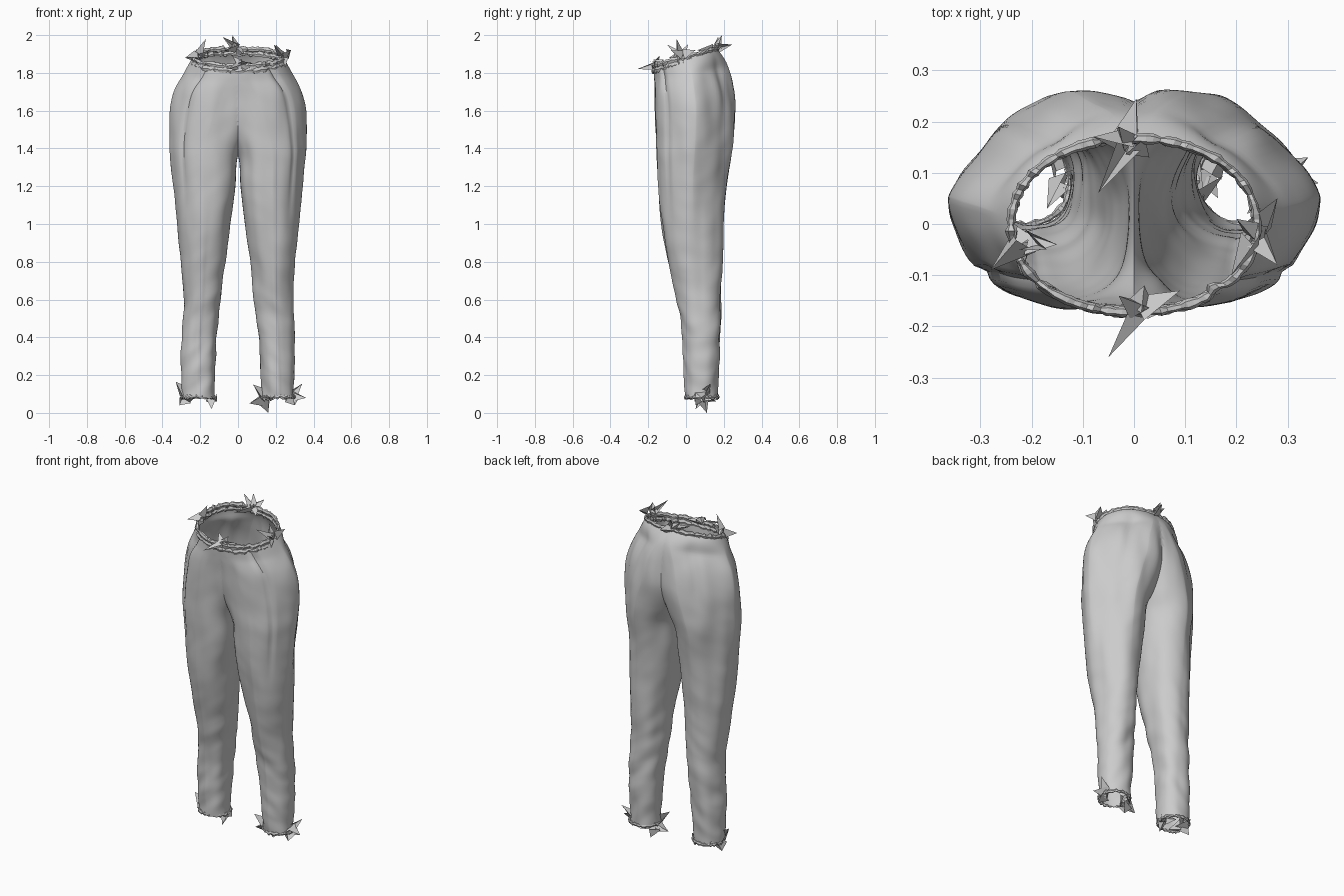
import bpy, bmesh, math, random
from mathutils import Vector, noise

if "Cube" in bpy.data.objects:
    bpy.data.objects.remove(bpy.data.objects["Cube"])

random.seed(4)

# Leg section by height: z, outer x, inner x, front y, back y
# (negative inner x = the two legs overlap and are cut at the centre plane)
LEVELS = [
    (0.08, .298, .124, .000, .170), (0.25, .297, .119, -.010, .175),
    (0.45, .295, .106, -.025, .180), (0.60, .291, .088, -.050, .185),
    (0.80, .300, .067, -.090, .190), (1.00, .322, .040, -.125, .200),
    (1.20, .345, .014, -.145, .215), (1.35, .358, .003, -.153, .238),
    (1.45, .363, -.04, -.155, .252), (1.60, .361, -.12, -.160, .262),
    (1.70, .337, -.15, -.163, .249), (1.80, .283, -.20, -.168, .217),
    (1.88, .240, -.240, -.172, .167)]


def smooth(a, b, v):
    t = min(1, max(0, (v - a) / (b - a)))
    return t * t * (3 - 2 * t)


def section(z):
    """Catmull-Rom blend of the level table at height z."""
    i = max(k for k in range(len(LEVELS) - 1) if LEVELS[k][0] <= z + 1e-6)
    p = [LEVELS[min(max(k, 0), len(LEVELS) - 1)] for k in range(i - 1, i + 3)]
    t = (z - p[1][0]) / (p[2][0] - p[1][0])
    span = p[2][0] - p[1][0]
    out = []
    for c in range(1, 5):
        m1 = (p[2][c] - p[0][c]) / (p[2][0] - p[0][0]) * span
        m2 = (p[3][c] - p[1][c]) / (p[3][0] - p[1][0]) * span
        out.append((2*t**3 - 3*t*t + 1) * p[1][c] + (t**3 - 2*t*t + t) * m1
                   + (3*t*t - 2*t**3) * p[2][c] + (t**3 - t*t) * m2)
    return out


def surface(a, z):
    """Point of the right trouser leg tube at angle a and height z."""
    xo, xi, yf, yb = section(z)
    c, s = math.cos(a), math.sin(a)
    hip = smooth(.7, 1.35, z) * (1 - smooth(1.78, 1.88, z))
    # hips taper to a soft side edge, the inner front stays flat
    power = 2.1
    if c > 0:
        power += hip * (-.78 if s > 0 else -.25)
    elif s < 0:
        power += .9 * hip
    e = 2 / power
    # pocket opening and pleat grooves near the waist, crease down the leg
    pocket = math.exp(-((a - 5.45) / .07) ** 2) * smooth(1.0, 1.4, z)
    pleat = math.exp(-((a - 0.95) / .12) ** 2) * smooth(1.4, 1.65, z) * (1 - smooth(1.75, 1.88, z))
    crease = math.exp(-((a - 4.75) / .10) ** 2) * (1 - smooth(1.2, 1.5, z))
    k = 1 - .06 * pocket - .06 * pleat + .03 * crease
    x = (xo + xi) / 2 + k * (xo - xi) / 2 * math.copysign(abs(c) ** e, c)
    y = (yf + yb) / 2 + k * (yb - yf) / 2 * math.copysign(abs(s) ** e, s)
    return Vector((x, y, z + .27 * y * smooth(1.6, 1.88, z)))


def finish(bm, name, smooth_angle=None):
    me = bpy.data.meshes.new(name)
    bm.to_mesh(me)
    bm.free()
    ob = bpy.data.objects.new(name, me)
    bpy.context.collection.objects.link(ob)
    if smooth_angle:
        bpy.ops.object.select_all(action='DESELECT')
        ob.select_set(True)
        bpy.context.view_layer.objects.active = ob
        bpy.ops.object.shade_smooth_by_angle(angle=math.radians(smooth_angle))
    return ob


def bridge(bm, rings, closed_rows=False):
    n = len(rings[0])
    for j in range(len(rings) - (0 if closed_rows else 1)):
        r, q = rings[j], rings[(j + 1) % len(rings)]
        for i in range(n):
            bm.faces.new((r[i], r[(i + 1) % n], q[(i + 1) % n], q[i]))


# Trousers: one open tube, cut at the centre and mirrored
bm = bmesh.new()
N, M = 96, 150
bridge(bm, [[bm.verts.new(surface(2 * math.pi * i / N, .08 + 1.8 * j / M))
             for i in range(N)] for j in range(M + 1)])
bmesh.ops.bisect_plane(bm, geom=bm.verts[:] + bm.edges[:] + bm.faces[:], dist=1e-5,
                       plane_co=(0, 0, 0), plane_no=(1, 0, 0), clear_inner=True)
half = bmesh.ops.duplicate(bm, geom=bm.verts[:] + bm.edges[:] + bm.faces[:])['geom']
for v in half:
    if isinstance(v, bmesh.types.BMVert):
        v.co.x *= -1
bmesh.ops.reverse_faces(bm, faces=[f for f in half if isinstance(f, bmesh.types.BMFace)])
bmesh.ops.remove_doubles(bm, verts=bm.verts[:], dist=.0005)
bm.normal_update()
# Cloth wrinkles: long vertical folds plus short creases low on the legs
for v, nrm in [(v, v.normal.copy()) for v in bm.verts]:
    p = v.co
    low = 1 - smooth(.3, 1.0, p.z)
    keep = smooth(0, .05, abs(p.x)) * (1 - smooth(1.75, 1.88, p.z))
    d = .010 * noise.noise(Vector((p.x * 11, p.y * 11, p.z * 3)))
    d += (.002 + .006 * low) * noise.noise(Vector((p.x * 9 + 5, p.y * 9, p.z * 12 + abs(p.x) * 8)))
    v.co += nrm * d * keep
finish(bm, "trousers", 40)


def gathered_trim(name, path, radius, rows):
    """Crumpled rolled edge made of lumpy cords following a closed path."""
    bm = bmesh.new()
    n = len(path)
    centre = sum(path, Vector()) / n
    for dz in rows:
        rings = []
        for p in path:
            out = Vector((p.x - centre.x, p.y - centre.y, 0)).normalized()
            r = radius * random.uniform(.55, 1.25)
            c = p + Vector((0, 0, dz + random.uniform(-.004, .004)))
            rings.append([bm.verts.new(c + out * r * .7 * math.cos(a) + Vector((0, 0, r * math.sin(a))))
                          for a in [k * math.tau / 6 for k in range(6)]])
        bridge(bm, rings, True)
    bmesh.ops.recalc_face_normals(bm, faces=bm.faces[:])
    finish(bm, name)


# Waistband and hem gathers
waist = [surface(math.tau * i / 110, 1.88) for i in range(110)]
gathered_trim("waistband", waist, .014, (-.022, .004))
for side, name in ((1, "right_hem"), (-1, "left_hem")):
    loop = [surface(math.tau * i / 60, .08) for i in range(60)]
    gathered_trim(name, [Vector((p.x * side, p.y, p.z)) for p in loop], .010, (0.004,))


def shards(name, base, tips, width):
    """Cluster of sharp folded cloth points reaching from base to each tip."""
    bm = bmesh.new()
    b = Vector(base)
    for t in tips:
        t = Vector(t)
        d = (t - b).normalized()
        u = d.orthogonal().normalized()
        w = d.cross(u)
        turn = random.uniform(0, math.tau)
        root = [bm.verts.new(b + d * random.uniform(0, .02) + (u * math.cos(turn + k) + w * math.sin(turn + k))
                             * width * random.uniform(.6, 1.1)) for k in (0, 2.1, 4.2)]
        tip = bm.verts.new(t)
        for i in (0, 1):
            bm.faces.new((root[i], root[i + 1], tip))
    finish(bm, name)


# Torn points around the waist
shards("waist_front_shards", (.01, -.17, 1.84),
       [(-.05, -.26, 1.82), (.09, -.13, 1.85), (-.03, -.14, 1.89), (.06, -.17, 1.82), (.02, -.12, 1.87)], .03)
shards("waist_back_shards", (-.01, .16, 1.93),
       [(-.08, .17, 1.99), (.005, .245, 1.95), (-.07, .06, 1.92), (.03, .13, 1.90), (-.03, .19, 2.0)], .035)
shards("waist_left_shards", (-.215, -.03, 1.89),
       [(-.28, -.09, 1.88), (-.15, -.04, 1.92), (-.17, -.05, 1.98), (-.25, .01, 1.86), (-.22, -.10, 1.85)], .032)
shards("waist_right_shards", (.24, -.02, 1.89),
       [(.28, .05, 1.92), (.19, -.10, 1.95), (.28, -.08, 1.92), (.20, .01, 1.95), (.25, -.04, 1.83)], .032)

# Torn points around both hems
shards("left_hem_outer_shards", (-.275, .08, .09),
       [(-.33, .06, .165), (-.31, .10, .04), (-.23, .02, .08), (-.27, .16, .10)], .045)
shards("left_hem_inner_shards", (-.135, .09, .08),
       [(-.14, .05, .02), (-.11, .10, .06), (-.17, .03, .13), (-.17, .16, .06)], .035)
shards("right_hem_outer_shards", (.28, .09, .09),
       [(.36, .08, .08), (.34, .13, .155), (.30, .05, .04), (.22, .02, .09)], .045)
shards("right_hem_inner_shards", (.145, .09, .08),
       [(.06, .08, .05), (.08, .04, .15), (.16, .11, .0), (.19, .17, .07)], .045)
